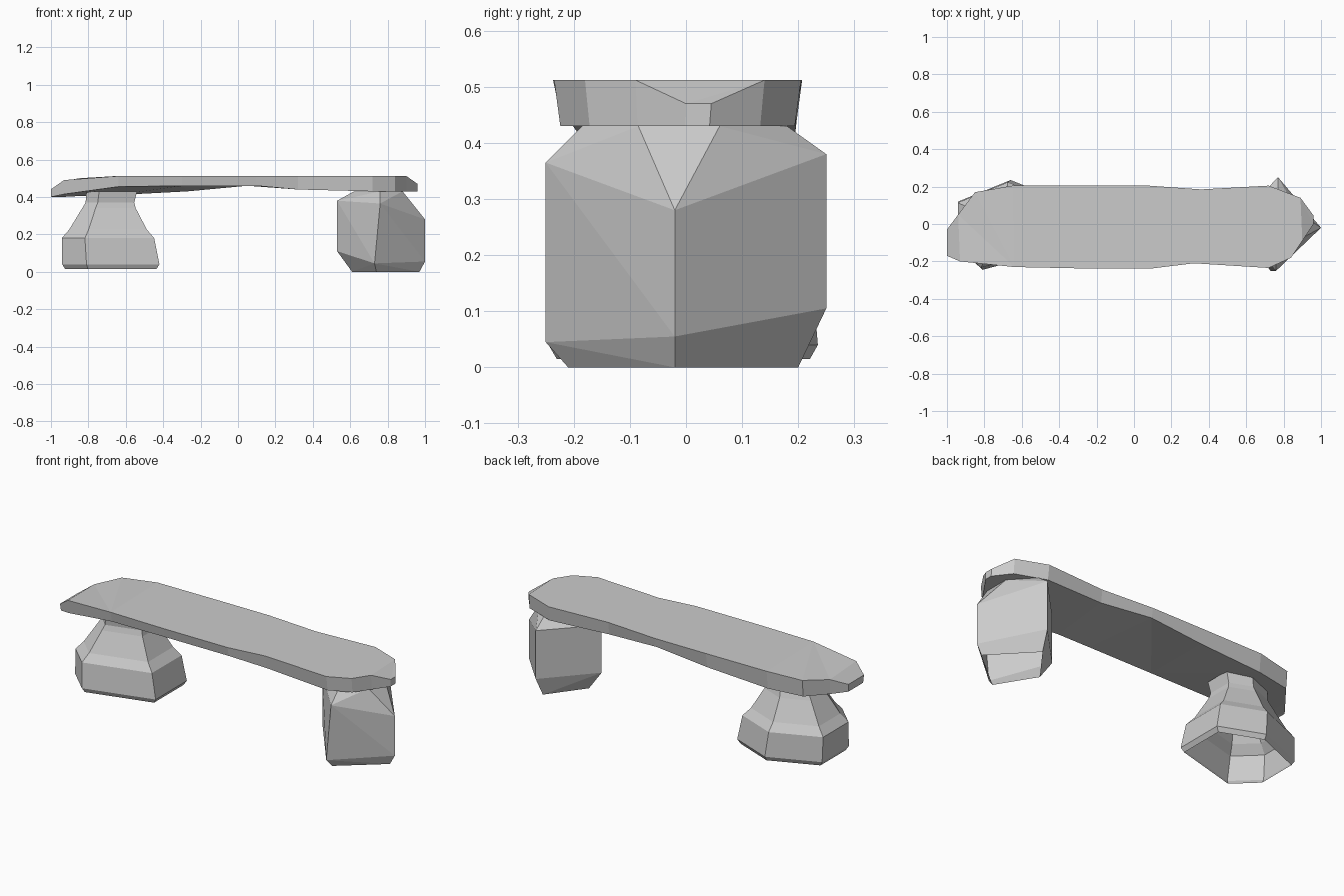
import bpy, bmesh

if "Cube" in bpy.data.objects:
    bpy.data.objects.remove(bpy.data.objects["Cube"])


def finish(bm, name):
    bmesh.ops.recalc_face_normals(bm, faces=bm.faces)
    mesh = bpy.data.meshes.new(name)
    bm.to_mesh(mesh)
    bm.free()
    obj = bpy.data.objects.new(name, mesh)
    bpy.context.collection.objects.link(obj)
    return obj


def bridge(bm, a, b):
    n = len(a)
    for i in range(n):
        j = (i + 1) % n
        bm.faces.new((a[i], a[j], b[j], b[i]))


# Slab: uneven stone plank; outline as (x, y, underside z)
outline = [(-1, -.17, .40), (-.93, -.20, .415), (-.64, -.23, .455),
           (-.3, -.237, .46), (.1, -.237, .46), (.32, -.21, .44),
           (.72, -.235, .43), (.84, -.18, .43), (.90, -.09, .43),
           (.96, 0, .43), (.96, .045, .43), (.89, .14, .43),
           (.72, .205, .43), (.36, .185, .44), (.05, .207, .46),
           (-.27, .207, .43), (-.65, .205, .41), (-.85, .17, .405),
           (-.94, .05, .40), (-1, -.03, .40)]


def top_z(x):
    if x < -.93:
        return .49 + (x + .93) * .7
    if x < -.75:
        return .512 + (x + .75) * .12
    return .47 if x > .95 else .512


bm = bmesh.new()
top = [bm.verts.new((x, y, top_z(x))) for x, y, z in outline]
low = [bm.verts.new((x, -.015 + (y + .015) * .95, z)) for x, y, z in outline]
bridge(bm, low, top)
# Strips across the plank follow the sloping ends
for ring in (top, low):
    faces = [bm.faces.new(ring)]
    bmesh.ops.triangulate(bm, faces=faces)
finish(bm, "bench_slab")

# Left leg: stacked six-sided rings, open underneath
hexagon = [(-.26, -.12), (-.13, -.245), (.26, -.14),
           (.26, .14), (.02, .235), (-.26, .12)]
rings = [(.015, .94, -.68), (.04, 1, -.68), (.18, .95, -.695),
         (.225, .80, -.695), (.34, .55, -.69), (.37, .50, -.685),
         (.43, .52, -.675)]
bm = bmesh.new()
prev = None
for z, s, cx in rings:
    ring = [bm.verts.new((cx + x * s, y * s, z)) for x, y in hexagon]
    if prev:
        bridge(bm, prev, ring)
    prev = ring
bm.faces.new(prev)
finish(bm, "left_leg")

# Right leg: chipped four-sided block, open underneath
points = [(.97, -.02, 0), (.76, .20, 0), (.61, 0, 0), (.74, -.21, 0),
          (1, -.02, .055), (.77, .25, .105), (.53, 0, .11), (.73, -.25, .045),
          (1, -.02, .28), (.77, .25, .38), (.53, 0, .38), (.76, -.25, .365),
          (.88, -.085, .43), (.88, .06, .43), (.77, .18, .43),
          (.62, 0, .43), (.76, -.185, .43)]
bm = bmesh.new()
for p in points:
    bm.verts.new(p)
bmesh.ops.convex_hull(bm, input=bm.verts[:])
base = [f for f in bm.faces if all(v.co.z < .001 for v in f.verts)]
bmesh.ops.delete(bm, geom=base, context='FACES')
finish(bm, "right_leg")
